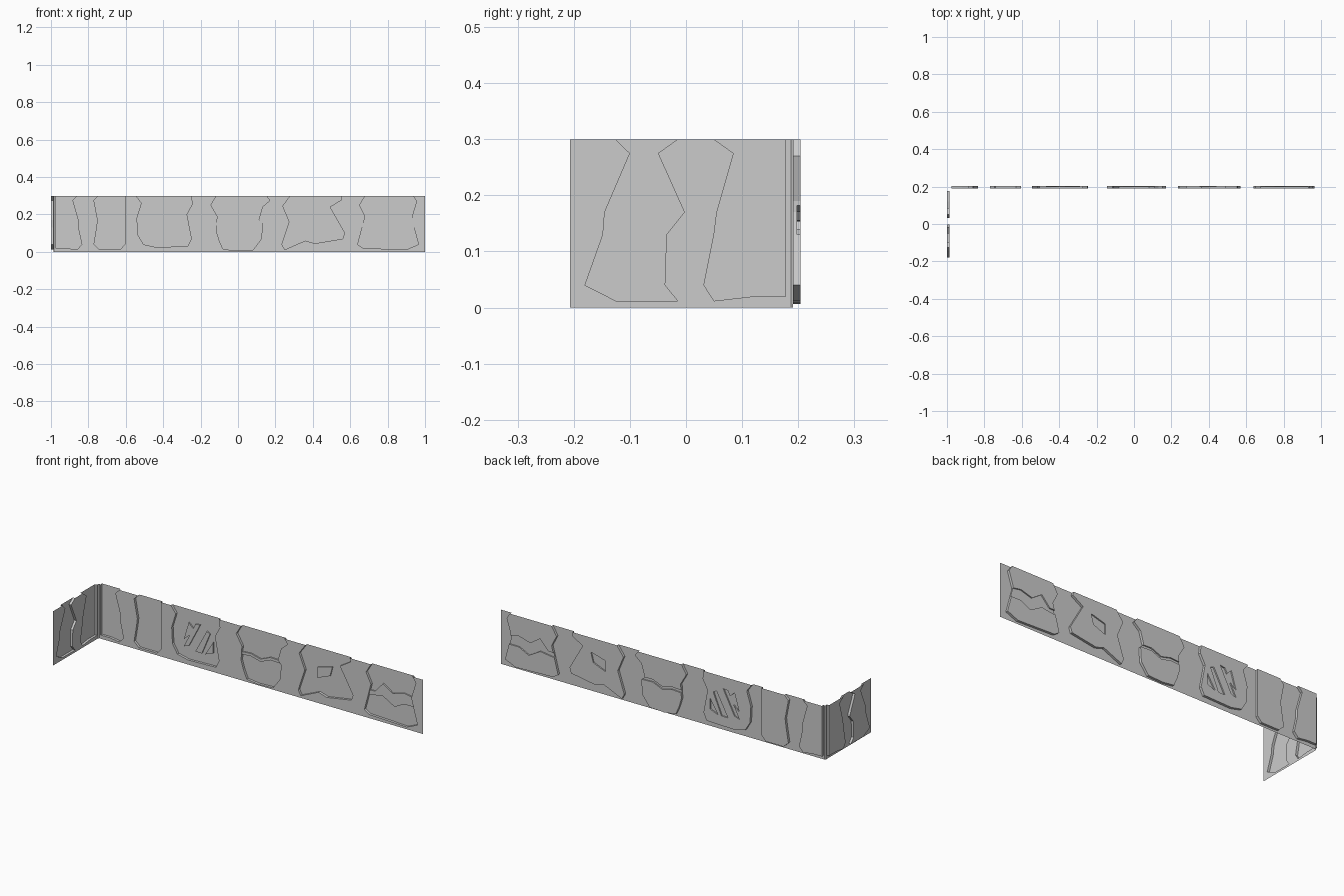
import bpy, bmesh
from mathutils import Vector
from mathutils.geometry import delaunay_2d_cdt

if "Cube" in bpy.data.objects:
    bpy.data.objects.remove(bpy.data.objects["Cube"])

H = 0.30          # wall height
BY, BX = 0.191, -0.987   # base planes of long wall and short wall


def inside(p, poly):
    hit = False
    for i, (x1, y1) in enumerate(poly):
        x2, y2 = poly[i - 1]
        if (y1 > p[1]) != (y2 > p[1]) and p[0] < (x2 - x1) * (p[1] - y1) / (y2 - y1) + x1:
            hit = not hit
    return hit


def relief_sheet(name, u0, u1, stones, carvings, place):
    """Thin sheet with stepped outlines pushed out; straight walls between levels."""
    loops = [[(u0, 0), (u1, 0), (u1, H), (u0, H)]] + stones + [c[1] for c in carvings]
    pts, edges = [], []
    for lp in loops:
        n = len(pts)
        pts += [Vector(p) for p in lp]
        edges += [(n + i, n + (i + 1) % len(lp)) for i in range(len(lp))]
    vs, _, faces, *_ = delaunay_2d_cdt(pts, edges, [], 0, 1e-5)
    bm = bmesh.new()
    cache, sides = {}, {}

    def vert(i, d):
        if (i, d) not in cache:
            cache[i, d] = bm.verts.new(place(vs[i].x, vs[i].y, d))
        return cache[i, d]

    for f in faces:
        c = sum((vs[i] for i in f), Vector((0, 0))) / len(f)
        d = 0.0
        if any(inside(c, s) for s in stones):
            d = 0.0135
            for depth, poly in carvings:
                if inside(c, poly):
                    d = depth
        bm.faces.new([vert(i, d) for i in f])
        for k in range(len(f)):
            sides.setdefault(frozenset((f[k - 1], f[k])), []).append(d)
    for e, ds in sides.items():
        if len(ds) == 2 and ds[0] != ds[1]:
            a, b = e
            bm.faces.new([vert(a, ds[0]), vert(b, ds[0]), vert(b, ds[1]), vert(a, ds[1])])
    bmesh.ops.recalc_face_normals(bm, faces=bm.faces)
    bmesh.ops.dissolve_limit(bm, angle_limit=0.01, verts=bm.verts, edges=bm.edges)
    me = bpy.data.meshes.new(name)
    bm.to_mesh(me)
    bm.free()
    bpy.context.collection.objects.link(bpy.data.objects.new(name, me))


# Long wall: stone outlines in (x, z)
long_stones = [
    [(-.975, .3), (-.975, .02), (-.92, .02), (-.86, .012), (-.835, .04), (-.855, .13), (-.855, .17), (-.885, .275), (-.86, .3)],
    [(-.745, .3), (-.77, .275), (-.75, .17), (-.755, .13), (-.77, .04), (-.74, .012), (-.63, .012), (-.605, .04), (-.605, .3)],
    [(-.545, .3), (-.515, .26), (-.54, .18), (-.535, .09), (-.505, .04), (-.44, .025), (-.27, .03), (-.25, .07), (-.275, .2), (-.245, .255), (-.25, .3)],
    [(-.115, .3), (-.145, .25), (-.11, .19), (-.115, .11), (-.1, .06), (-.08, .015), (-.01, .006), (.08, .01), (.125, .07), (.13, .15), (.11, .17), (.13, .24), (.17, .275), (.15, .3)],
    [(.28, .3), (.24, .245), (.275, .16), (.235, .04), (.25, .012), (.36, .06), (.41, .045), (.56, .07), (.57, .1), (.49, .24), (.555, .28), (.55, .3)],
    [(.68, .3), (.65, .25), (.68, .19), (.64, .04), (.67, .02), (.9, .012), (.965, .04), (.93, .17), (.93, .19), (.955, .27), (.935, .3)],
]
# Carved recesses: (level, outline)
long_carvings = [
    (.0065, [(-.47, .13), (-.44, .23), (-.40, .19)]),
    (.0065, [(-.47, .09), (-.44, .10), (-.37, .235), (-.40, .23)]),
    (.0065, [(-.40, .08), (-.36, .08), (-.31, .20), (-.33, .21)]),
    (.0065, [(-.34, .08), (-.29, .10), (-.29, .16)]),
    (.0065, [(-.2, .15), (-.06, .16), (.0, .145), (.06, .17), (.2, .165), (.2, .15), (.06, .155), (0, .13), (-.06, .145), (-.2, .135)]),
    (.0065, [(.35, .195), (.44, .22), (.425, .165), (.35, .135)]),
    (.0065, [(.6, .15), (.7, .155), (.75, .21), (.81, .17), (.88, .19), (1, .17), (1, .13), (.88, .13), (.82, .1), (.75, .14), (.68, .13), (.6, .13)]),
]
relief_sheet("long_stone_wall", -.976, 1.0, long_stones, long_carvings,
             lambda u, z, d: (u, BY + d, z))

# Short wall: stone outlines in (y, z)
short_stones = [
    [(-.126, .3), (-.10, .275), (-.145, .17), (-.148, .13), (-.18, .04), (-.125, .012), (-.015, .012), (-.038, .04), (-.035, .13), (-.003, .17), (-.05, .275), (-.015, .3)],
    [(.05, .3), (.085, .275), (.055, .17), (.05, .13), (.032, .04), (.05, .012), (.12, .02), (.177, .02), (.177, .3)],
]
relief_sheet("short_stone_wall", -.207, .178, short_stones, [],
             lambda u, z, d: (BX - d * .96, u, z))

# Chamfered corner strip joining the walls
corner = [(BX, .178), (BX, .187), (-.983, BY), (-.976, BY)]
cm = bpy.data.meshes.new("wall_corner")
cm.from_pydata([(x, y, z) for z in (0, H) for x, y in corner], [],
               [(i, i + 1, i + 5, i + 4) for i in range(3)])
bpy.context.collection.objects.link(bpy.data.objects.new("wall_corner", cm))
